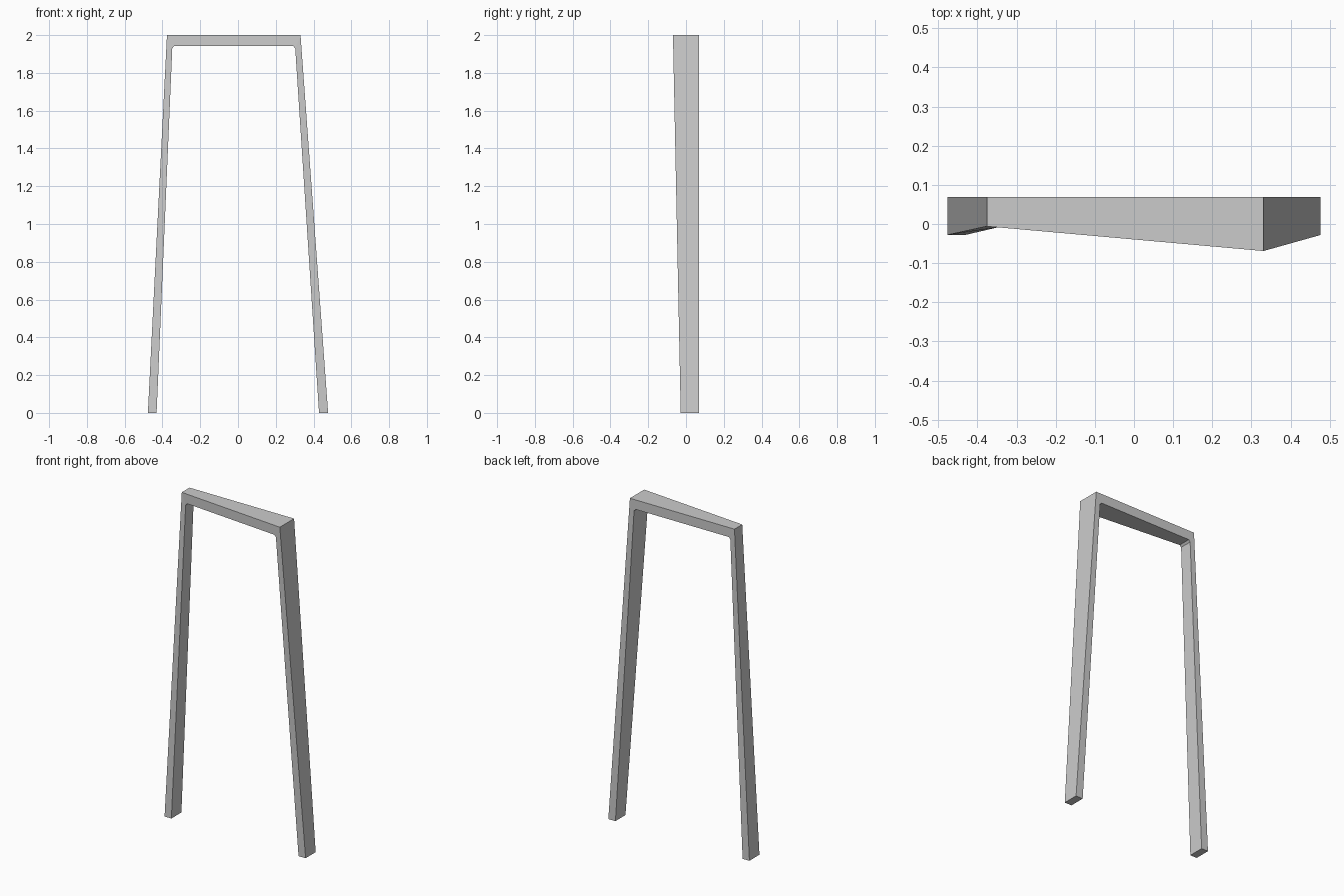
import bpy, bmesh

if "Cube" in bpy.data.objects:
    bpy.data.objects.remove(bpy.data.objects["Cube"])

BACK = 0.069


def beam_front(x):
    # front edge of the crossbeam flares forward towards the right
    return -0.006 - (x + 0.376) * 0.063 / 0.707


FOOT = -0.028
# stations along the frame: outer (x, z), inner (x, z)
stations = [
    ((-0.477, 0.0), (-0.431, 0.0)),
    ((-0.376, 2.0), (-0.348, 1.930)),
    ((-0.376, 2.0), (-0.338, 1.942)),
    ((0.331, 2.0), (0.292, 1.942)),
    ((0.331, 2.0), (0.303, 1.930)),
    ((0.477, 0.0), (0.429, 0.0)),
]

bm = bmesh.new()
rings = []
for outer, inner in stations:
    ring = []
    for (x, z), front in ((outer, True), (inner, True), (inner, False), (outer, False)):
        y = BACK if not front else (FOOT if z == 0 else beam_front(x))
        ring.append(bm.verts.new((x, y, z)))
    rings.append(ring)

# skin between the stations and close the feet
for a, b in zip(rings, rings[1:]):
    for i in range(4):
        j = (i + 1) % 4
        bm.faces.new((a[i], a[j], b[j], b[i]))
bm.faces.new(rings[0])
bm.faces.new(rings[-1])
bmesh.ops.remove_doubles(bm, verts=bm.verts[:], dist=0.0005)
bmesh.ops.recalc_face_normals(bm, faces=bm.faces[:])

mesh = bpy.data.meshes.new("tapered_frame")
bm.to_mesh(mesh)
bm.free()
frame = bpy.data.objects.new("tapered_frame", mesh)
bpy.context.collection.objects.link(frame)
